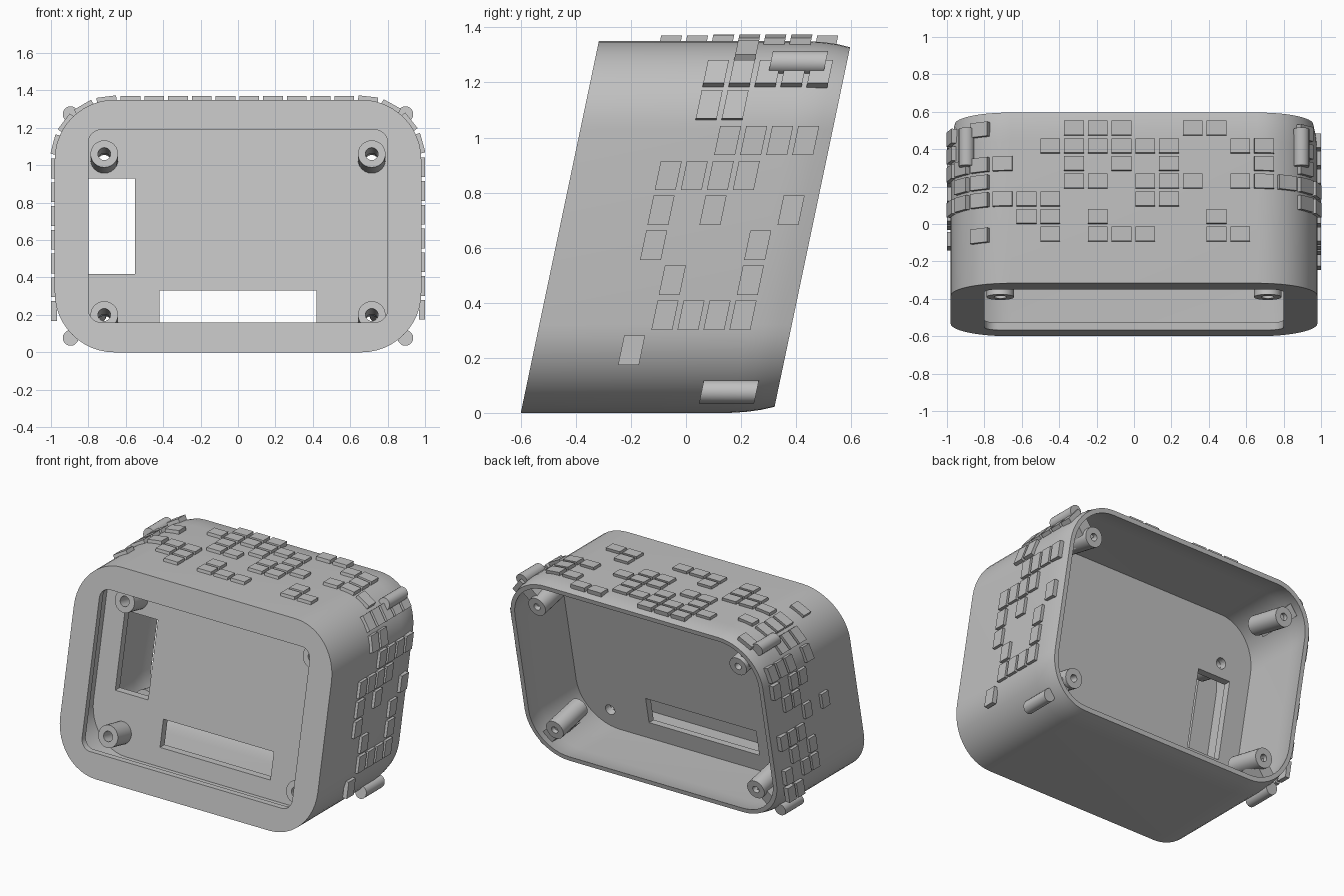
import bpy, bmesh, math
from mathutils import Vector

cube = bpy.data.objects.get("Cube")
if cube:
    bpy.data.objects.remove(cube, do_unlink=True)

# Main dimensions
LEAN = 0.21                     # backward lean of the whole case
HALF_W, HEIGHT, DEPTH = 0.98, 1.35, 0.917
RADIUS, WALL = 0.32, 0.03
PLATE_FRONT, PLATE_BACK = 0.32, 0.37
AXIS = Vector((0, -1, LEAN)).normalized()

grey = bpy.data.materials.new("plain grey")
grey.use_nodes = True
colour = (0.53, 0.53, 0.53, 1)
grey.diffuse_color = colour
grey.node_tree.nodes["Principled BSDF"].inputs["Base Color"].default_value = colour


def place(x, z, d):
    """Point at depth d behind the leaning front face."""
    return Vector((x, -0.6 + LEAN * z + d, z))


def rounded_rect(inset, d, r=None, half=HALF_W, z0=0.0, z1=HEIGHT, n=12):
    half, z0, z1 = half - inset, z0 + inset, z1 - inset
    r = RADIUS - inset if r is None else r
    corners = [(half - r, z1 - r), (r - half, z1 - r), (r - half, z0 + r), (half - r, z0 + r)]
    pts = []
    for q, (cx, cz) in enumerate(corners):
        for i in range(n + 1):
            a = (q + i / n) * math.pi / 2
            pts.append(place(cx + r * math.cos(a), cz + r * math.sin(a), d))
    return pts


def circle(centre, r, n=24):
    side = Vector((1, 0, 0))
    up = AXIS.cross(side)
    angles = [2 * math.pi * i / n for i in range(n)]
    return [centre + r * (side * math.cos(a) + up * math.sin(a)) for a in angles]


def skin(bm, loops, closed=False):
    """Join equal loops into a tube, capped unless it closes on itself."""
    rings = [[bm.verts.new(p) for p in loop] for loop in loops]
    pairs = list(zip(rings, rings[1:]))
    if closed:
        pairs.append((rings[-1], rings[0]))
    else:
        bm.faces.new(rings[0])
        bm.faces.new(rings[-1])
    for a, b in pairs:
        for i in range(len(a)):
            j = (i + 1) % len(a)
            bm.faces.new((a[i], a[j], b[j], b[i]))


def prism(bm, outline, d0, d1):
    skin(bm, [[place(x, z, d) for x, z in outline] for d in (d0, d1)])


def finish(name, bm, smooth=True):
    bmesh.ops.recalc_face_normals(bm, faces=bm.faces)
    mesh = bpy.data.meshes.new(name)
    bm.to_mesh(mesh)
    bm.free()
    mesh.materials.append(grey)
    ob = bpy.data.objects.new(name, mesh)
    bpy.context.collection.objects.link(ob)
    if smooth:
        bpy.ops.object.select_all(action='DESELECT')
        ob.select_set(True)
        bpy.context.view_layer.objects.active = ob
        bpy.ops.object.shade_smooth_by_angle(angle=math.radians(25))
    return ob


# Case shell: front frame, outer skin drawn in at the rear, rim and inner wall
opening = dict(r=0.07, half=0.8, z0=0.16, z1=1.19)
taper = [(0, 0), (0.76, 0), (0.82, 0.004), (0.87, 0.011), (DEPTH, 0.022)]
loops = [rounded_rect(0, 0, **opening)]
loops += [rounded_rect(i, d) for d, i in taper]
loops += [rounded_rect(i + WALL, d) for d, i in reversed(taper[1:])]
loops += [rounded_rect(WALL, 0.04), rounded_rect(0, 0.04, **opening)]
bm = bmesh.new()
skin(bm, loops, closed=True)
finish("case_shell", bm)

# Inner plate with its window, slot and screw holes
bm = bmesh.new()
skin(bm, [rounded_rect(WALL - 0.005, d) for d in (PLATE_FRONT, PLATE_BACK)])
plate = finish("inner_plate", bm, smooth=False)

POST_LENGTH = 0.15
post_bases = [place(x, z, PLATE_FRONT) for x in (-0.715, 0.715) for z in (0.17, 1.03)]
bm = bmesh.new()
for x0, x1, z0, z1 in [(-0.8, -0.55, 0.42, 0.93), (-0.42, 0.42, 0.15, 0.33)]:
    prism(bm, [(x0, z0), (x1, z0), (x1, z1), (x0, z1)], 0.25, 0.45)
for base in post_bases:
    skin(bm, [circle(base + AXIS * t, 0.036) for t in (0.05, -0.1)])
cutter = finish("plate_cutter", bm, smooth=False)
cutter.hide_render = True
cut = plate.modifiers.new("openings", 'BOOLEAN')
cut.object, cut.operation, cut.solver = cutter, 'DIFFERENCE', 'EXACT'
graph = bpy.context.evaluated_depsgraph_get()
cut_mesh = bpy.data.meshes.new_from_object(plate.evaluated_get(graph))
plate.modifiers.clear()
plate.data = cut_mesh
bpy.data.objects.remove(cutter, do_unlink=True)

# Front posts: short tubes standing on the plate
bm = bmesh.new()
for base in post_bases:
    tip = base + AXIS * POST_LENGTH
    skin(bm, [circle(base, 0.074), circle(tip, 0.074), circle(tip, 0.034), circle(base, 0.034)], True)
finish("front_posts", bm)

# Rear posts, each tied to its corner by a web, and the outer corner rods
posts, webs, rods = bmesh.new(), bmesh.new(), bmesh.new()
for sx in (-1, 1):
    for z, sz in ((0.21, -1), (1.13, 1)):
        x = sx * 0.765
        tip = place(x, z, 0.89)
        root, floor = tip + AXIS * 0.27, tip + AXIS * 0.12
        skin(posts, [circle(floor, 0.024), circle(tip, 0.024), circle(tip, 0.065), circle(root, 0.065)])
        w, reach = 0.03, 0.09
        prism(webs, [(x - sx * w, z + sz * w), (x + sx * (reach - w), z + sz * (reach + w)),
                     (x + sx * (reach + w), z + sz * (reach - w)), (x + sx * w, z - sz * w)], 0.66, 0.86)
        cx, cz = sx * 0.895, HEIGHT / 2 + sz * 0.598
        ring = [2 * math.pi * i / 20 for i in range(20)]
        prism(rods, [(cx + 0.042 * math.cos(a), cz + 0.042 * math.sin(a)) for a in ring], 0.64, 0.84)
finish("rear_posts", posts)
finish("rear_post_webs", webs, smooth=False)
finish("corner_rods", rods)


# Raised tiles wrapped around the top and sides
def perimeter(s):
    """Point and outward normal at distance s from the top centre."""
    sign, a = (1 if s >= 0 else -1), abs(s)
    flat, top = HALF_W - RADIUS, HEIGHT - RADIUS
    t = min(max((a - flat) / RADIUS, 0), math.pi / 2)
    nx, nz = math.sin(t), math.cos(t)
    x = min(a, flat) + RADIUS * nx
    z = top + RADIUS * nz - max(a - flat - RADIUS * math.pi / 2, 0)
    return sign * x, z, sign * nx, nz


def tile_rows(name, first, rows):
    bm = bmesh.new()
    for k, row in enumerate(rows.split(), first):
        x, z, nx, nz = perimeter(0.06 + 0.127 * k)
        outline = [(x + nx * h + nz * t, z + nz * h - nx * t)
                   for h, t in ((-0.012, -0.053), (0.02, -0.053), (0.02, 0.053), (-0.012, 0.053))]
        for j in row.replace("-", ""):
            d = 0.827 - 0.0945 * int(j)
            prism(bm, outline, d - 0.038, d + 0.038)
    finish(name, bm, smooth=False)


# Each word is one line of tiles; its digits count back to front
tile_rows("right_tiles", -16, "01 023 13 012 35 12 023 0124 234")
tile_rows("top_tiles", -7, "02346 24 45 1456 0123 01356 0126 1346 1234 03 056 136 123")
tile_rows("left_tiles", 6, "3 01234 34 0123 2345 035 15 14 1234 5")
